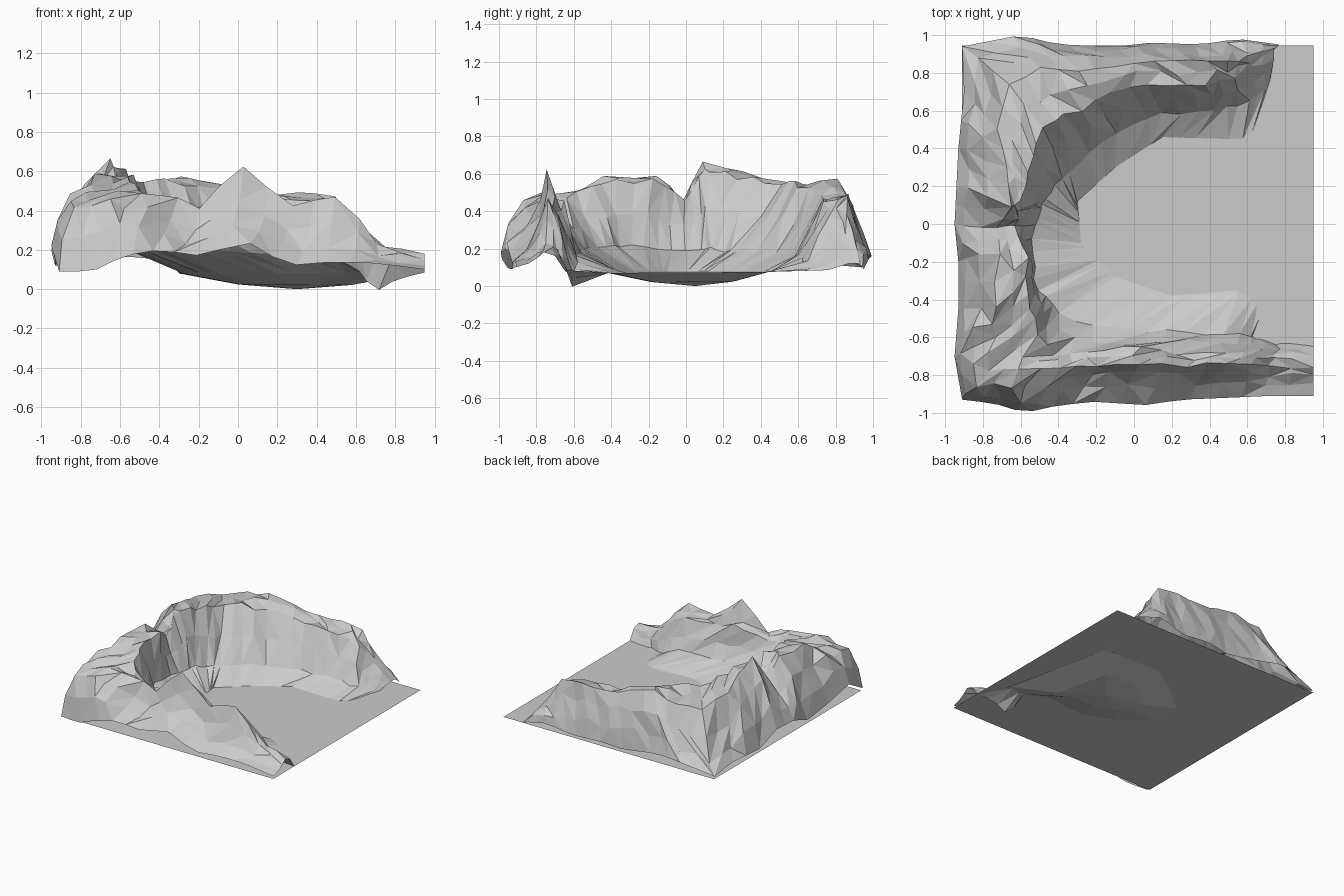
import bpy, bmesh, random
from mathutils import Vector

random.seed(4)
N = 16  # stations per leg (front, left, back)

# Guide curves of the U-shaped ridge, each split in front / left / back legs
OUTER = [
    [(.95, -.91, .1), (.72, -.91, .13), (.5, -.92, .14), (.25, -.93, .12), (.05, -.96, .24),
     (-.2, -.94, .17), (-.4, -.96, .2), (-.58, -1, .17), (-.74, -.95, .09), (-.91, -.93, .09)],
    [(-.91, -.93, .09), (-.95, -.7, .22), (-.93, -.45, .15), (-.93, -.2, .12), (-.95, 0, .2),
     (-.94, .2, .2), (-.93, .4, .12), (-.9, .7, .12), (-.91, .94, .1)],
    [(-.91, .94, .1), (-.6, 1, .17), (-.4, .95, .15), (-.1, .94, .1), (.1, .96, .12),
     (.35, .95, .1), (.55, .98, .15), (.77, .95, .09)]]
CREST = [
    [(.95, -.76, .18), (.72, -.76, .22), (.5, -.74, .47), (.27, -.75, .42), (.02, -.74, .61),
     (-.2, -.75, .42), (-.4, -.76, .48), (-.6, -.76, .5), (-.78, -.78, .46)],
    [(-.78, -.78, .46), (-.74, -.6, .5), (-.74, -.45, .58), (-.72, -.15, .58), (-.72, -.02, .46),
     (-.64, .1, .65), (-.68, .3, .6), (-.73, .5, .55), (-.66, .75, .5)],
    [(-.66, .75, .5), (-.5, .82, .53), (-.3, .82, .56), (-.1, .84, .53), (.1, .85, .48),
     (.3, .86, .49), (.5, .86, .46), (.6, .88, .3), (.74, .92, .12)]]
RIM = [
    [(.95, -.7, .16), (.72, -.68, .2), (.55, -.67, .38), (.25, -.68, .38), (.03, -.65, .45),
     (-.2, -.68, .4), (-.4, -.7, .42), (-.5, -.58, .5)],
    [(-.5, -.58, .5), (-.56, -.4, .56), (-.57, -.15, .56), (-.62, -.02, .45),
     (-.6, .1, .62), (-.55, .3, .58), (-.48, .5, .55)],
    [(-.48, .5, .55), (-.35, .58, .55), (-.15, .68, .52), (.05, .75, .46), (.3, .74, .46),
     (.5, .75, .42), (.6, .83, .28), (.74, .87, .12)]]
BASE = [
    [(.95, -.65, .085), (.7, -.6, 0), (.55, -.58, .15), (.2, -.57, .18), (-.1, -.56, .2), (-.4, -.48, .2)],
    [(-.4, -.48, .2), (-.53, -.3, .22), (-.53, 0, .18), (-.47, .14, .2), (-.35, .28, .18)],
    [(-.35, .28, .18), (-.15, .44, .18), (.1, .58, .17), (.4, .6, .16), (.6, .64, .13), (.72, .76, .085)]]
FOOT = [
    [(.85, -.4, .07), (.7, -.42, .07), (.55, -.37, .085), (.2, -.38, .08), (-.1, -.28, .08)],
    [(-.1, -.28, .08), (-.28, -.1, .08), (-.3, .12, .08)],
    [(-.3, .12, .08), (-.1, .3, .08), (.15, .46, .08), (.5, .45, .08), (.65, .44, .075)]]


def resample(legs):
    out = []
    for leg in legs:
        for k in range(N):
            u = k / N * (len(leg) - 1)
            i = int(u)
            out.append(Vector(leg[i]).lerp(Vector(leg[i + 1]), u - i))
    return out + [Vector(legs[-1][-1])]


def rough(ring, xy, z):
    last = len(ring) - 1
    return [p + Vector((random.uniform(-xy, xy), random.uniform(-xy, xy), random.uniform(-z, z)))
            if 0 < i < last else p for i, p in enumerate(ring)]


def between(a, b, t, tz, front=None, bulge=None, low=None):
    # optional (t, tz) overrides: front shelf, bulging front corner, low back corner
    out = []
    for i, (p, q) in enumerate(zip(a, b)):
        s, sz = t, tz
        if front:
            if i < N * .72:
                s, sz = front
            elif i < N * 1.25:
                s, sz = bulge
            elif abs(i - 2 * N) < 3:
                s, sz = low
        out.append(Vector((p.x + (q.x - p.x) * s, p.y + (q.y - p.y) * s, p.z + (q.z - p.z) * sz)))
    return out


def make(name, bm):
    me = bpy.data.meshes.new(name)
    bm.to_mesh(me)
    bm.free()
    ob = bpy.data.objects.new(name, me)
    bpy.context.collection.objects.link(ob)


# Rocky ridge and sunken valley floor: loft from outer edge, over the crest, to the middle
outer, crest, rim, base, foot = (resample(c) for c in (OUTER, CREST, RIM, BASE, FOOT))
centre = [Vector((.3, .05, 0))] * len(foot)
rings = [
    outer,
    rough(between(outer, crest, .2, .35, (.45, .25), (.15, .5), (.3, .2)), .012, .025),
    rough(between(outer, crest, .58, .7, (.75, .6), (.5, .85), (.65, .55)), .015, .03),
    rough(crest, .012, .015),
    rough(between(crest, rim, .5, .45), .018, .02),
    rough(rim, .015, .015),
    rough(between(rim, base, .5, .5), .015, .025),
    rough(base, .012, .01),
    foot,
    between(foot, centre, .5, .7),
    centre,
]
bm = bmesh.new()
grid = [[bm.verts.new(p) for p in ring] for ring in rings]
for a, b in zip(grid, grid[1:]):
    for i in range(len(a) - 1):
        if random.random() < .5:
            bm.faces.new((a[i], a[i + 1], b[i + 1]))
            bm.faces.new((a[i], b[i + 1], b[i]))
        else:
            bm.faces.new((a[i], a[i + 1], b[i]))
            bm.faces.new((a[i + 1], b[i + 1], b[i]))
# close the valley floor on its open right side
for a, b in zip(grid[8:], grid[9:]):
    bm.faces.new((a[-1], a[0], b[0], b[-1]))
bmesh.ops.remove_doubles(bm, verts=bm.verts, dist=.0005)
bmesh.ops.recalc_face_normals(bm, faces=bm.faces)
if sum(f.normal.z * f.calc_area() for f in bm.faces) < 0:
    bmesh.ops.reverse_faces(bm, faces=bm.faces)
make("rocky_ridge", bm)

# Flat ground sheet
bm = bmesh.new()
bm.faces.new([bm.verts.new((x, y, .08)) for x, y in
              ((-.91, -.91), (.95, -.91), (.95, .945), (-.91, .945))])
make("ground_sheet", bm)
